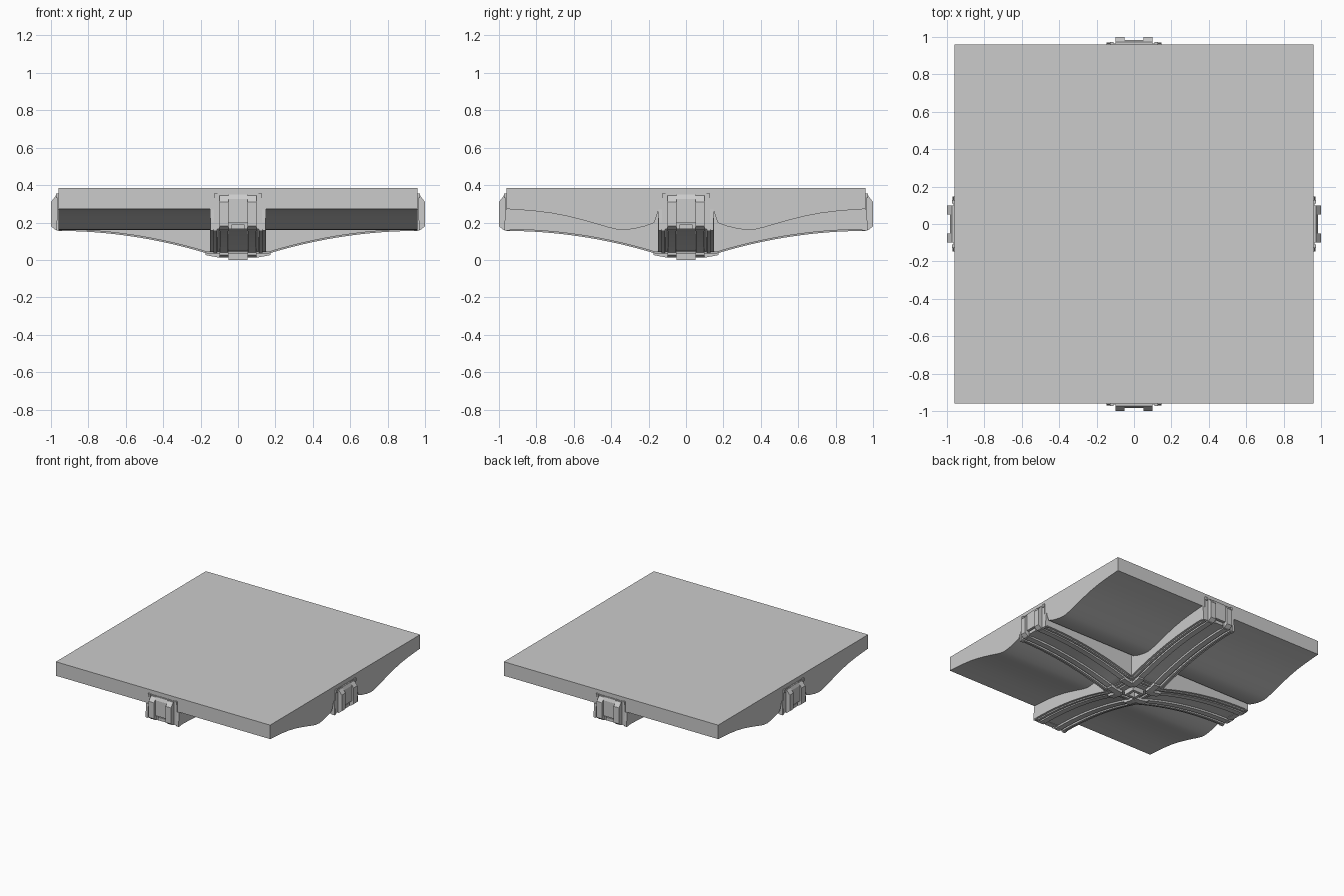
import bpy, bmesh, math
from mathutils import Matrix

if "Cube" in bpy.data.objects:
    bpy.data.objects.remove(bpy.data.objects["Cube"])


def finish(bm, name, smooth=False):
    bmesh.ops.recalc_face_normals(bm, faces=bm.faces)
    me = bpy.data.meshes.new(name)
    bm.to_mesh(me)
    bm.free()
    ob = bpy.data.objects.new(name, me)
    bpy.context.collection.objects.link(ob)
    if smooth:
        bpy.context.view_layer.objects.active = ob
        ob.select_set(True)
        bpy.ops.object.shade_smooth_by_angle(angle=math.radians(30))
        ob.select_set(False)
    return ob


def loft(bm, rings):
    """Closed skin through matching rings of points, capped at both ends."""
    vs = [[bm.verts.new(p) for p in ring] for ring in rings]
    n = len(vs[0])
    for a, b in zip(vs, vs[1:]):
        for i in range(n):
            j = (i + 1) % n
            bm.faces.new((a[i], a[j], b[j], b[i]))
    bm.faces.new(vs[0])
    bm.faces.new(vs[-1])


def prism(bm, outline, a, b):
    """Outline given as (distance along x, z), extruded from y=a to y=b."""
    loft(bm, [[(r, y, z) for r, z in outline] for y in (a, b)])


def four_ways(bm):
    """Repeat the +x geometry on all four sides."""
    src = bm.verts[:] + bm.edges[:] + bm.faces[:]
    for k in (1, 2, 3):
        new = bmesh.ops.duplicate(bm, geom=src)["geom"]
        verts = [g for g in new if isinstance(g, bmesh.types.BMVert)]
        bmesh.ops.rotate(bm, verts=verts, cent=(0, 0, 0),
                         matrix=Matrix.Rotation(k * math.pi / 2, 3, 'Z'))


# Slab with the wavy vault underneath, constant along x
half = [(.96, .272), (.88, .267), (.8, .26), (.72, .25), (.64, .235), (.56, .215),
        (.48, .193), (.42, .175), (.37, .163), (.33, .16), (.28, .166), (.22, .18),
        (.17, .198), (.155, .24), (.148, .272)]
under = half + [(-y, z) for y, z in reversed(half)]
outline = [(-.96, .385), (.96, .385)] + under
bm = bmesh.new()
loft(bm, [[(x, y, z) for y, z in outline] for x in (-.96, .96)])
finish(bm, "vaulted_slab", True)


# Curved ribs: a railed cross-section swept along an arch
def arch(x):
    t = min(1, (.96 - abs(x)) / .8)
    return .155 - .122 * t ** 2


section = [(.15, .008), (.132, .008), (.13, 0), (.112, 0), (.11, .012), (.1, .012),
           (.097, .001), (.053, .001), (.05, .014)]
section += [(-y, d) for y, d in reversed(section)]
steps = 20
side = [.16 + .8 * i / steps for i in range(steps + 1)]
stations = [-x for x in reversed(side)] + side
for name, turn in (("rib_along_x", 0), ("rib_along_y", math.pi / 2)):
    bm = bmesh.new()
    loft(bm, [[(x, .15, .3)] + [(x, y, arch(x) + d) for y, d in section] + [(x, -.15, .3)]
              for x in stations])
    bmesh.ops.rotate(bm, verts=bm.verts, cent=(0, 0, 0), matrix=Matrix.Rotation(turn, 3, 'Z'))
    finish(bm, name, True)

# End brackets: backing plate, centre plate, two chamfered clamps, lower cheeks
bm = bmesh.new()
prism(bm, [(.93, .165), (.964, .165), (.964, .352), (.93, .352)], -.128, .128)
prism(bm, [(.95, .2), (.983, .2), (.983, .325), (.972, .35), (.95, .35)], -.052, .052)
prism(bm, [(.95, .165), (.975, .165), (.975, .19), (.95, .19)], -.035, .035)
for s in (-1, 1):
    prism(bm, [(.94, .155), (.975, .16), (1, .18), (1, .31), (.972, .345), (.94, .345)],
          s * .052, s * .1)
    prism(bm, [(.94, .157), (.97, .157), (.97, .2), (.964, .27), (.94, .27)], s * .128, s * .148)
    prism(bm, [(.94, .33), (.972, .33), (.972, .355), (.94, .355)], s * .11, s * .128)
four_ways(bm)
finish(bm, "edge_brackets")

# Hub under the crossing: tapered rail caps and a small square ring
bm = bmesh.new()
for s in (-1, 1):
    prism(bm, [(.07, .06), (.07, .012), (.1, .012), (.175, .026), (.175, .06)], s * .05, s * .1)
prism(bm, [(.028, .05), (.028, 0), (.05, 0), (.05, .05)], -.05, .05)
four_ways(bm)
finish(bm, "crossing_hub")
